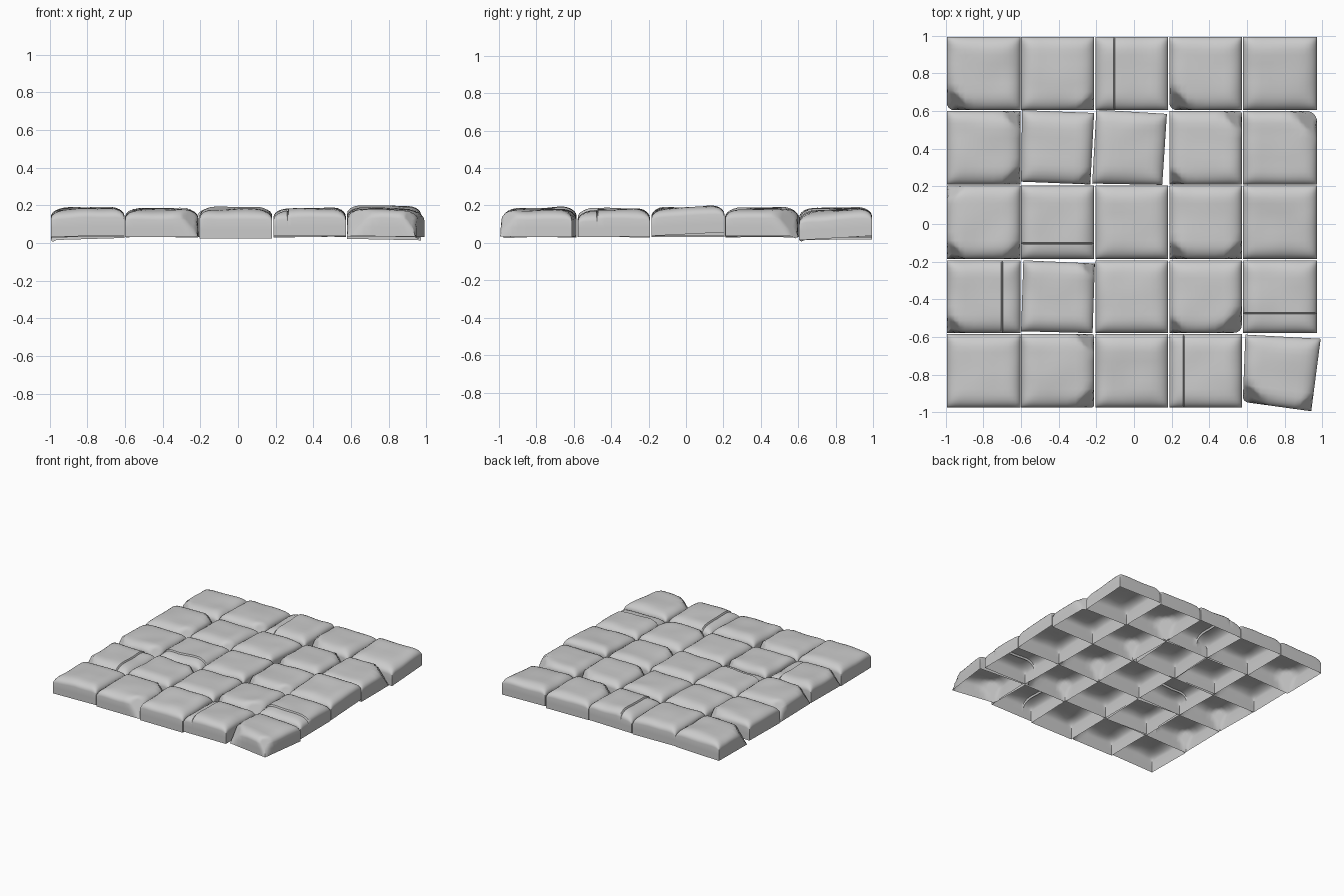
import bpy, bmesh, math, random
from mathutils import Vector, noise

if "Cube" in bpy.data.objects:
    bpy.data.objects.remove(bpy.data.objects["Cube"])

random.seed(4)
COLS = [(-0.995, -0.603), (-0.6, -0.212), (-0.205, 0.182), (0.188, 0.573), (0.58, 0.972)]
ROWS = [(0.605, 0.995), (0.21, 0.6), (-0.185, 0.205), (-0.578, -0.193), (-0.975, -0.585)]
BASE_T = [0, .008, .03, .065, .11, .17, .25, .37, .5, .63, .75, .83, .89, .935, .97, .992, 1]

# knocked-off corners: (x side, y side, size)
CHIPS = {
    (0, 0): [(-1, -1, .09)], (0, 1): [(1, -1, .05)], (0, 3): [(-1, -1, .09)],
    (1, 0): [(1, 1, .06), (1, -1, .06)], (1, 1): [(1, -1, .04)],
    (1, 3): [(-1, -1, .05), (1, 1, .07)], (1, 4): [(1, 1, .10)],
    (2, 0): [(-1, -1, .06), (-1, 1, .05), (1, -1, .05)],
    (2, 3): [(-1, -1, .06), (1, -1, .06)],
    (3, 0): [(-1, -1, .06)], (3, 1): [(1, 1, .04)], (3, 3): [(-1, -1, .05), (1, -1, .09)],
    (4, 1): [(1, 1, .07), (1, -1, .07)], (4, 4): [(-1, -1, .08), (1, -1, .05)],
}
# cracks across a stone: (axis, position 0..1, which side is lower)
SPLITS = {(0, 2): (0, .26, -1), (2, 1): (1, .21, -1), (3, 0): (0, .75, 1),
          (3, 4): (1, .27, -1), (4, 3): (0, .20, -1)}
# crooked stones: corners bottom left, bottom right, top right, top left
QUADS = {
    (1, 1): [(-.6, .225), (-.232, .21), (-.212, .59), (-.595, .605)],
    (1, 2): [(-.222, .215), (.15, .208), (.175, .585), (-.2, .608)],
    (3, 1): [(-.6, -.57), (-.22, -.58), (-.208, -.21), (-.588, -.193)],
    (4, 4): [(.578, -.945), (.942, -.995), (.992, -.61), (.592, -.588)],
}
# leaning stones: slope along x, slope along y, lift
TILTS = {(0, 0): (.03, .01, -.012), (0, 4): (-.02, .06, -.005), (2, 4): (0, .05, .012),
         (4, 0): (.02, -.01, 0), (4, 2): (0, .04, -.002)}


def round_drop(d, radius=.085, depth=.05):
    if d >= radius:
        return 0
    k = 1 - d / radius
    return depth * (1 - math.sqrt(max(0, 1 - k * k)))


def grid_params(key, axis):
    t = list(BASE_T)
    if key in SPLITS and SPLITS[key][0] == axis:
        s = SPLITS[key][1]
        t = [a for a in t if abs(a - s) > .02] + [s - .012, s - .003, s + .003, s + .012]
    return sorted(t)


def stone(r, c):
    key = (r, c)
    (x0, x1), (y0, y1) = COLS[c], ROWS[r]
    q = QUADS.get(key, [(x0, y0), (x1, y0), (x1, y1), (x0, y1)])
    q = [Vector(p) for p in q]
    centre = sum(q, Vector((0, 0))) / 4
    sx, sy, lift = TILTS.get(key, (random.uniform(-.02, .02), random.uniform(-.02, .02), 0))
    seed = Vector((r * 7.3, c * 5.1, 2.0))
    top = random.uniform(.178, .188)
    us, vs = grid_params(key, 0), grid_params(key, 1)
    nu, nv = len(us), len(vs)

    def finish(p):
        # chip the corners back to sloping planes, then lean the stone
        for cx, cy, size in CHIPS.get(key, []):
            corner = q[(0 if cx < 0 else 1) if cy < 0 else (3 if cx < 0 else 2)]
            n = Vector((cx, cy, .8)).normalized()
            o = Vector((corner.x - cx * size * .5, corner.y - cy * size * .5, .11))
            d = (p - o).dot(n)
            if d > 0:
                p = p - n * d
        z = p.z + lift + sx * (p.x - centre.x) + sy * (p.y - centre.y)
        return Vector((p.x, p.y, max(z, 0)))

    def plan(u, v):
        return q[0].lerp(q[1], u).lerp(q[3].lerp(q[2], u), v)

    bm = bmesh.new()
    # worn, pillow-like top
    grid = []
    for v in vs:
        line = []
        for u in us:
            p = plan(u, v)
            du, dv = min(u, 1 - u) * .39, min(v, 1 - v) * .39
            drop = math.hypot(round_drop(du), round_drop(dv))
            z = top - min(drop, .06)
            z += .008 * noise.noise(Vector((p.x * 7, p.y * 7, 0)) + seed)
            if key in SPLITS:
                axis, s, low = SPLITS[key]
                d = (u, v)[axis] - s
                if d * low > 0:
                    z -= .009
                if abs(d) < .005:
                    z -= .006
            line.append(bm.verts.new(finish(Vector((p.x, p.y, z)))))
        grid.append(line)
    for j in range(nv - 1):
        for i in range(nu - 1):
            bm.faces.new((grid[j][i], grid[j][i + 1], grid[j + 1][i + 1], grid[j + 1][i]))
    # side walls, open underneath
    rim = ([(i, 0) for i in range(nu)] + [(nu - 1, j) for j in range(1, nv)]
           + [(i, nv - 1) for i in range(nu - 2, -1, -1)] + [(0, j) for j in range(nv - 2, 0, -1)])
    ring = [grid[j][i] for i, j in rim]
    for z in (.085, .035):
        new = []
        for i, j in rim:
            p = plan(us[i], vs[j])
            new.append(bm.verts.new(finish(Vector((p.x, p.y, z)))))
        for k in range(len(ring)):
            m = (k + 1) % len(ring)
            bm.faces.new((ring[k], new[k], new[m], ring[m]))
        ring = new
    bmesh.ops.remove_doubles(bm, verts=bm.verts, dist=.0003)
    bmesh.ops.recalc_face_normals(bm, faces=bm.faces)
    if sum(f.normal.z * f.calc_area() for f in bm.faces) < 0:
        bmesh.ops.reverse_faces(bm, faces=bm.faces)
    me = bpy.data.meshes.new("paving_stone")
    bm.to_mesh(me)
    bm.free()
    ob = bpy.data.objects.new(f"paving_stone_row{r + 1}_column{c + 1}", me)
    bpy.context.collection.objects.link(ob)
    ob.select_set(True)
    bpy.context.view_layer.objects.active = ob


# five by five paving
for r in range(5):
    for c in range(5):
        stone(r, c)
bpy.ops.object.shade_smooth_by_angle(angle=math.radians(40))
